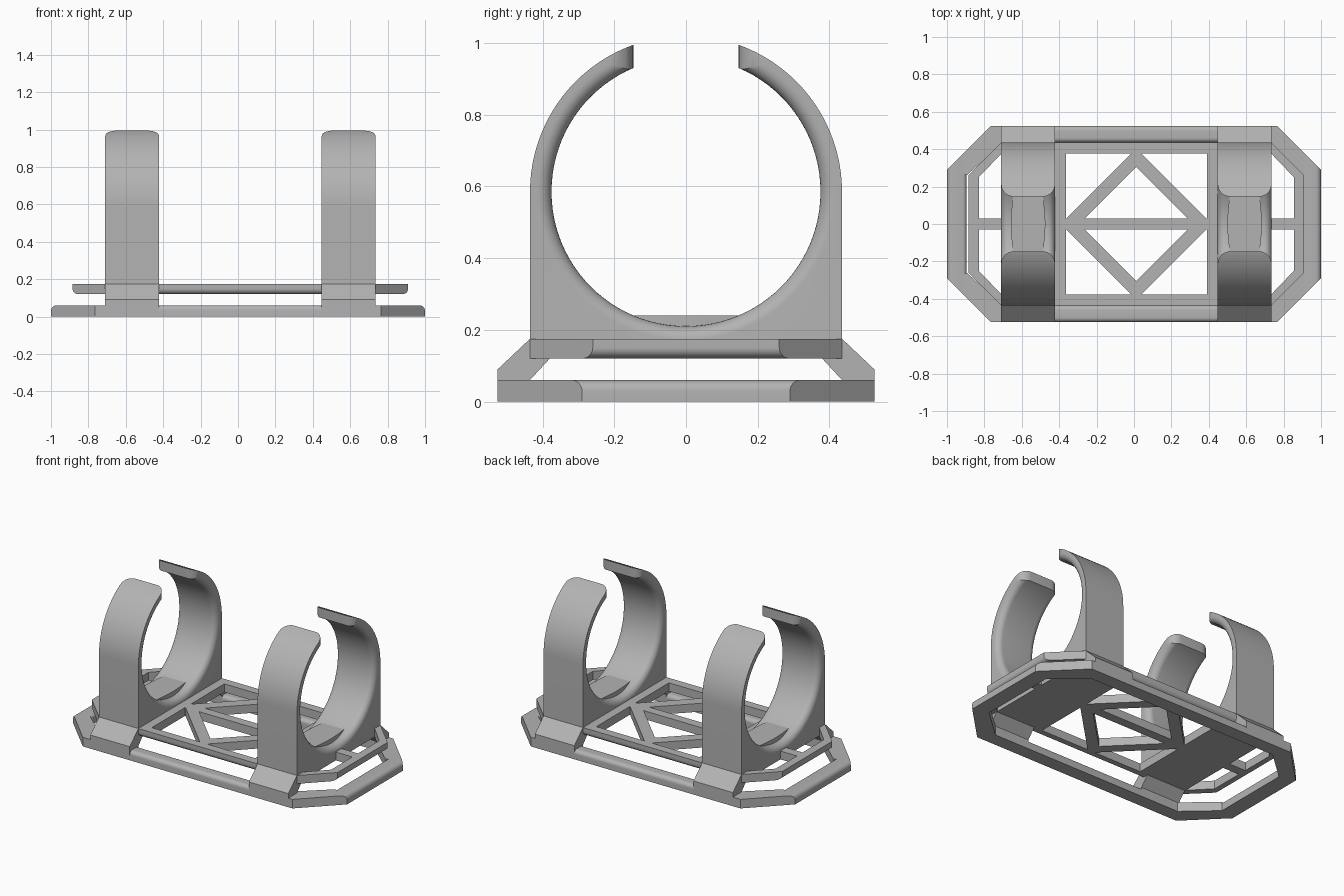
import bpy, bmesh, math
from mathutils import Vector

if "Cube" in bpy.data.objects:
    bpy.data.objects.remove(bpy.data.objects["Cube"])

grey = bpy.data.materials.new("plain grey")
grey.diffuse_color = (0.45, 0.45, 0.45, 1)
grey.use_nodes = True
grey.node_tree.nodes["Principled BSDF"].inputs["Base Color"].default_value = grey.diffuse_color
CX = 0.0125                 # upper deck and clamps sit slightly off centre
IN, OUT = 0.435, 0.7225     # clamp extent in x, from CX
ZC, R_IN, R_OUT = 0.585, 0.375, 0.435
MAP = {'x': lambda a, b, t: (t, a, b),
       'y': lambda a, b, t: (a, t, b),
       'z': lambda a, b, t: (a, b, t)}


def finish(name, bm):
    bmesh.ops.recalc_face_normals(bm, faces=bm.faces)
    me = bpy.data.meshes.new(name)
    bm.to_mesh(me)
    bm.free()
    ob = bpy.data.objects.new(name, me)
    bpy.context.collection.objects.link(ob)
    me.materials.append(grey)
    return ob


def smooth(ob):
    bpy.ops.object.select_all(action='DESELECT')
    ob.select_set(True)
    bpy.context.view_layer.objects.active = ob
    bpy.ops.object.shade_smooth_by_angle(angle=math.radians(30))


def prism(name, pts, axis, t0, t1, cuts=()):
    """Extrude a 2D outline along an axis, optionally trimmed by planes."""
    bm = bmesh.new()
    lo = [bm.verts.new(MAP[axis](a, b, t0)) for a, b in pts]
    hi = [bm.verts.new(MAP[axis](a, b, t1)) for a, b in pts]
    bm.faces.new(lo)
    bm.faces.new(hi)
    n = len(pts)
    for i in range(n):
        bm.faces.new((lo[i], lo[(i + 1) % n], hi[(i + 1) % n], hi[i]))
    for co, no in cuts:
        bmesh.ops.bisect_plane(bm, geom=bm.verts[:] + bm.edges[:] + bm.faces[:],
                               plane_co=co, plane_no=no, clear_outer=True)
        bmesh.ops.holes_fill(bm, edges=[e for e in bm.edges if e.is_boundary])
    return finish(name, bm)


def section(a0, a1, z0, z1, radii):
    """Rectangle with optional rounded corners, anticlockwise from (a0, z0)."""
    pts = []
    corners = [(a0, z0, 1, 1), (a1, z0, -1, 1), (a1, z1, -1, -1), (a0, z1, 1, -1)]
    for k, ((a, z, sa, sz), r) in enumerate(zip(corners, radii)):
        if r == 0:
            pts.append((a, z))
            continue
        for i in range(9):
            t = math.radians(180 + 90 * k + 90 * i / 8)
            pts.append((a + sa * r + r * math.cos(t), z + sz * r + r * math.sin(t)))
    return pts


def end_bar(name, s, cx, x_out, x_in, y_c, z0, z1, radii):
    """Rounded bar across one end, trimmed by the diagonal corners."""
    pts = [(cx + s * a, z) for a, z in section(x_in, x_out, z0, z1, radii)]
    cuts = [(Vector((cx + s * x_out, sy * y_c, 0)), Vector((s, sy, 0))) for sy in (-1, 1)]
    smooth(prism(name, pts, 'y', -0.5, 0.5, cuts))


for s, side in ((-1, "left"), (1, "right")):
    # end bars of both rings
    end_bar(f"base_end_{side}", s, 0, 1.0, 0.895, 0.29, 0, 0.06, (0, 0, 0.03, 0.02))
    end_bar(f"deck_end_{side}", s, CX, 0.8975, 0.8425, 0.26, 0.12, 0.175, (0, 0.03, 0, 0))
    for q, row in ((-1, "front"), (1, "back")):
        # diagonal corners
        base = [(0.97, 0.32), (0.765, 0.525), (0.70, 0.525), (0.70, 0.435), (0.895, 0.26)]
        prism(f"base_corner_{side}_{row}", [(s * x, q * y) for x, y in base], 'z', 0, 0.06)
        deck = [(0.8675, 0.29), (OUT, 0.435), (OUT, 0.375), (0.8425, 0.25)]
        prism(f"deck_corner_{side}_{row}", [(CX + s * x, q * y) for x, y in deck],
              'z', 0.12, 0.175)
        # sloping feet joining base and clamp
        foot = [(0.525, 0), (0.525, 0.09), (0.435, 0.175), (0.375, 0.175),
                (0.375, 0.125), (0.435, 0.06), (0.435, 0)]
        prism(f"foot_{side}_{row}", [(q * y, z) for y, z in foot], 'x',
              CX + s * IN, CX + s * OUT)

# long rounded bars between the clamps
for q, row in ((-1, "front"), (1, "back")):
    p = section(0.435, 0.525, 0, 0.06, (0, 0, 0.025, 0.025))
    smooth(prism(f"base_rail_{row}", [(q * a, z) for a, z in p], 'x', CX - IN, CX + IN))
    p = section(0.378, 0.435, 0.12, 0.175, (0, 0.03, 0, 0))
    smooth(prism(f"deck_rail_{row}", [(q * a, z) for a, z in p], 'x', CX - IN, CX + IN))


# flat lattice of the deck
def slat(name, p, q, w):
    p, q = Vector(p), Vector(q)
    n = (q - p).normalized().orthogonal() * w / 2
    prism(name, [tuple(v) for v in (p + n, q + n, q - n, p - n)], 'z', 0.12, 0.175)


slat("spine_middle", (CX - IN, 0), (CX + IN, 0), 0.06)
for s, side in ((-1, "left"), (1, "right")):
    slat(f"spine_{side}", (CX + s * 0.85, 0), (CX + s * 0.70, 0), 0.06)
    slat(f"cross_bar_{side}", (CX + s * 0.406, -0.4), (CX + s * 0.406, 0.4), 0.058)
    for q, row in ((-1, "front"), (1, "back")):
        slat(f"brace_{side}_{row}", (CX + s * 0.37, -q * 0.015), (CX - s * 0.02, q * 0.375), 0.07)


# open ring clamps with rounded inner edges and tips
def flare(x0, x1, size, r):
    """Half profile (x, size) that widens as a quarter round at both sides."""
    half = [(r * (1 - math.sin(t)), size + r * (1 - math.cos(t)))
            for t in (math.radians(90 * i / 8) for i in range(9))]
    left = [(x0 - 0.03, size + r)] + [(x0 + d, v) for d, v in reversed(half)]
    return left + [(x1 - d, v) for d, v in half] + [(x1 + 0.03, size + r)]


def hole_cutter(x0, x1, seg=96):
    bm = bmesh.new()
    rings = []
    for x, r in flare(x0, x1, R_IN, 0.04):
        rings.append([bm.verts.new((x, r * math.cos(2 * math.pi * i / seg),
                                    ZC + r * math.sin(2 * math.pi * i / seg)))
                      for i in range(seg)])
    for a, b in zip(rings, rings[1:]):
        for i in range(seg):
            j = (i + 1) % seg
            bm.faces.new((a[i], a[j], b[j], b[i]))
    bm.faces.new(rings[0])
    bm.faces.new(rings[-1])
    return finish("hole_cutter", bm)


for s, side in ((-1, "left"), (1, "right")):
    x0, x1 = sorted((CX + s * IN, CX + s * OUT))
    outline = [(-R_OUT, 0.12), (R_OUT, 0.12)]
    outline += [(R_OUT * math.cos(math.pi * i / 48), ZC + R_OUT * math.sin(math.pi * i / 48))
                for i in range(49)]
    clamp = prism(f"clamp_{side}", outline, 'x', x0, x1)
    f = flare(x0, x1, 0.147, 0.065)
    slot = prism("slot_cutter", f + [(x, -y) for x, y in reversed(f)], 'z', 0.7, 1.2)
    bpy.context.view_layer.objects.active = clamp
    for cutter in (hole_cutter(x0, x1), slot):
        m = clamp.modifiers.new("cut", 'BOOLEAN')
        m.operation, m.solver, m.object = 'DIFFERENCE', 'EXACT', cutter
        bpy.ops.object.modifier_apply(modifier=m.name)
        bpy.data.objects.remove(cutter)
    smooth(clamp)
    # flat pad in the bottom of the ring, with gently bowed sides
    xc = (x0 + x1) / 2
    bow = [(0.08 + 0.012 * math.cos(math.pi * i / 16), 0.147 * i / 8) for i in range(-8, 9)]
    prism(f"pad_{side}", [(xc + x, y) for x, y in bow] + [(xc - x, y) for x, y in reversed(bow)],
          'z', 0.19, 0.24)
